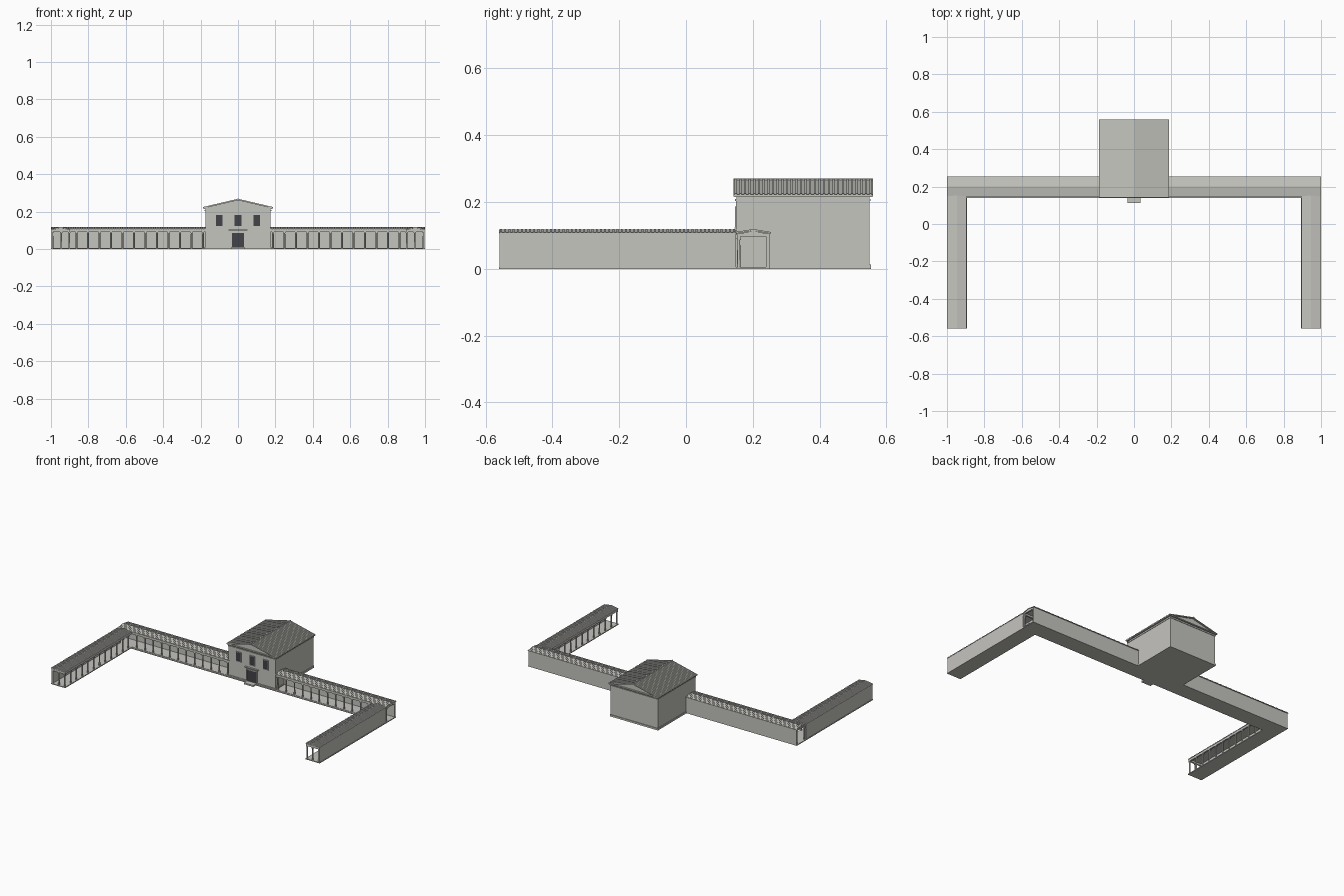
import bpy, bmesh, math
from mathutils import Matrix, Vector

if "Cube" in bpy.data.objects:
    bpy.data.objects.remove(bpy.data.objects["Cube"])


def material(name, rgb):
    m = bpy.data.materials.new(name)
    m.diffuse_color = (*rgb, 1)
    m.use_nodes = True
    m.node_tree.nodes["Principled BSDF"].inputs["Base Color"].default_value = m.diffuse_color
    return m


STONE = material("stone grey", (0.56, 0.555, 0.52))
DARK = material("dark opening", (0.055, 0.055, 0.065))


def finish(name, bm, mat=STONE):
    bmesh.ops.recalc_face_normals(bm, faces=bm.faces)
    me = bpy.data.meshes.new(name)
    bm.to_mesh(me)
    bm.free()
    me.materials.append(mat)
    ob = bpy.data.objects.new(name, me)
    bpy.context.collection.objects.link(ob)
    return ob


def add_box(bm, x0, x1, y0, y1, z0, z1):
    size = Matrix.Diagonal((abs(x1 - x0), abs(y1 - y0), z1 - z0, 1))
    mid = Matrix.Translation(((x0 + x1) / 2, (y0 + y1) / 2, (z0 + z1) / 2))
    bmesh.ops.create_cube(bm, size=1, matrix=mid @ size)


def box(name, *dims, mat=STONE):
    bm = bmesh.new()
    add_box(bm, *dims)
    finish(name, bm, mat)


def add_prism(bm, profile, axis, a, b):
    """Extrude a (across, z) profile along the x or y axis from a to b."""
    place = (lambda u, z, t: (t, u, z)) if axis == "x" else (lambda u, z, t: (u, t, z))
    ra = [bm.verts.new(place(u, z, a)) for u, z in profile]
    rb = [bm.verts.new(place(u, z, b)) for u, z in profile]
    n = len(profile)
    bm.faces.new(ra)
    bm.faces.new(rb[::-1])
    for i in range(n):
        bm.faces.new((ra[i], ra[(i + 1) % n], rb[(i + 1) % n], rb[i]))


def chevron(c, half, eave, ridge, t):
    """Bent strip following both slopes of a gable, thickness t."""
    return [(c - half, eave), (c, ridge), (c + half, eave),
            (c + half, eave + t), (c, ridge + t), (c - half, eave + t)]


def tiled_roof(name, axis, c, half, eave, ridge, a, b, slab, rib, pitch):
    bm = bmesh.new()
    a, b = min(a, b), max(a, b)
    add_prism(bm, chevron(c, half, eave, ridge, slab), axis, a, b)
    n = round((b - a) / pitch)
    step = (b - a) / n
    for i in range(n):
        t = a + (i + 0.5) * step
        add_prism(bm, chevron(c, half, eave + slab, ridge + slab, rib),
                  axis, t - step * 0.22, t + step * 0.22)
    finish(name, bm)


def columns(name, points, z0, z1, r=0.005):
    bm = bmesh.new()
    for x, y in points:
        bmesh.ops.create_cone(bm, cap_ends=True, segments=10, radius1=r, radius2=r * 0.85,
                              depth=z1 - z0, matrix=Matrix.Translation((x, y, (z0 + z1) / 2)))
        add_box(bm, x - r * 1.2, x + r * 1.2, y - r * 1.2, y + r * 1.2, z1 - 0.005, z1)
    ob = finish(name, bm)
    bpy.context.view_layer.objects.active = ob
    ob.select_set(True)
    bpy.ops.object.shade_smooth_by_angle(angle=math.radians(40))
    ob.select_set(False)


# Main hall: walls, plinth, cornices, pediment, tiled roof
box("hall_walls", -0.175, 0.175, 0.15, 0.55, 0, 0.206)
box("hall_plinth", -0.179, 0.179, 0.146, 0.554, 0, 0.012)
box("hall_frieze", -0.178, 0.178, 0.147, 0.553, 0.203, 0.209)
box("hall_cornice", -0.183, 0.183, 0.144, 0.558, 0.215, 0.222)
bm = bmesh.new()
add_prism(bm, [(-0.175, 0.205), (0.175, 0.205), (0.175, 0.222), (0, 0.262), (-0.175, 0.222)],
          "y", 0.151, 0.549)
finish("hall_pediment", bm)
tiled_roof("hall_roof", "y", 0, 0.186, 0.217, 0.261, 0.142, 0.56, 0.005, 0.003, 0.0138)
box("hall_ridge", -0.004, 0.004, 0.142, 0.56, 0.264, 0.27)

# Door, step and windows on the front
box("door", -0.033, 0.033, 0.146, 0.151, 0.01, 0.087, mat=DARK)
for s in (-1, 1):
    box("door_jamb", s * 0.033, s * 0.039, 0.142, 0.151, 0.01, 0.092)
box("door_lintel", -0.039, 0.039, 0.142, 0.151, 0.087, 0.093)
box("door_cornice", -0.05, 0.05, 0.138, 0.151, 0.099, 0.104)
box("door_step", -0.035, 0.035, 0.112, 0.15, 0, 0.01)
for x in (-0.1, 0, 0.1):
    box("window", x - 0.018, x + 0.018, 0.148, 0.151, 0.124, 0.182, mat=DARK)
    box("window_sill", x - 0.021, x + 0.021, 0.145, 0.151, 0.12, 0.124)
    box("window_head", x - 0.021, x + 0.021, 0.146, 0.151, 0.182, 0.186)
    for s in (-1, 1):
        box("window_jamb", x + s * 0.018, x + s * 0.021, 0.146, 0.151, 0.124, 0.182)

# Continuous step in front of the rear colonnade
box("rear_step", -0.9, 0.9, 0.138, 0.155, 0, 0.004)

TOP, BEAM = 0.105, 0.091
for s in (-1, 1):
    # Rear colonnade: floor, back wall, beam, roof, columns
    box("rear_floor", s * 0.17, s * 1.0, 0.15, 0.25, 0, 0.006)
    box("rear_wall", s * 0.17, s * 0.998, 0.24, 0.25, 0, TOP)
    box("rear_beam", s * 0.17, s * 0.998, 0.153, 0.163, BEAM, TOP)
    box("rear_end_beam", s * 0.988, s * 0.998, 0.153, 0.25, BEAM + 0.005, TOP)
    bm = bmesh.new()
    add_prism(bm, [(0.153, TOP - 0.002), (0.25, TOP - 0.002), (0.2015, 0.114)],
              "x", s * 0.17, s * 0.997)
    finish("rear_gable", bm)
    tiled_roof("rear_roof", "x", 0.2015, 0.0535, TOP, 0.114, s * 0.17, s * 1.0,
               0.003, 0.002, 0.0125)
    columns("rear_columns", [(s * (0.187 + i * 0.0615), 0.158) for i in range(12)]
            + [(s * 0.992, 0.158)], 0.006, BEAM)

    # Side colonnade: floor, outer wall, beams, roof, columns
    box("side_floor", s * 0.894, s * 1.0, -0.56, 0.15, 0, 0.006)
    box("side_wall", s * 0.988, s * 0.998, -0.558, 0.15, 0, TOP)
    box("side_beam", s * 0.897, s * 0.907, -0.558, 0.155, BEAM, TOP)
    box("side_end_beam", s * 0.897, s * 0.998, -0.558, -0.548, BEAM, TOP)
    bm = bmesh.new()
    add_prism(bm, [(s * 0.897, TOP - 0.002), (s * 0.998, TOP - 0.002), (s * 0.9475, 0.114)],
              "y", -0.556, 0.152)
    finish("side_gable", bm)
    tiled_roof("side_roof", "y", s * 0.9475, 0.0525, TOP, 0.114, -0.56, 0.15,
               0.003, 0.002, 0.0125)
    columns("side_columns", [(s * 0.902, -0.553 + i * 0.0615) for i in range(12)]
            + [(s * 0.945, -0.553)], 0.006, BEAM)
